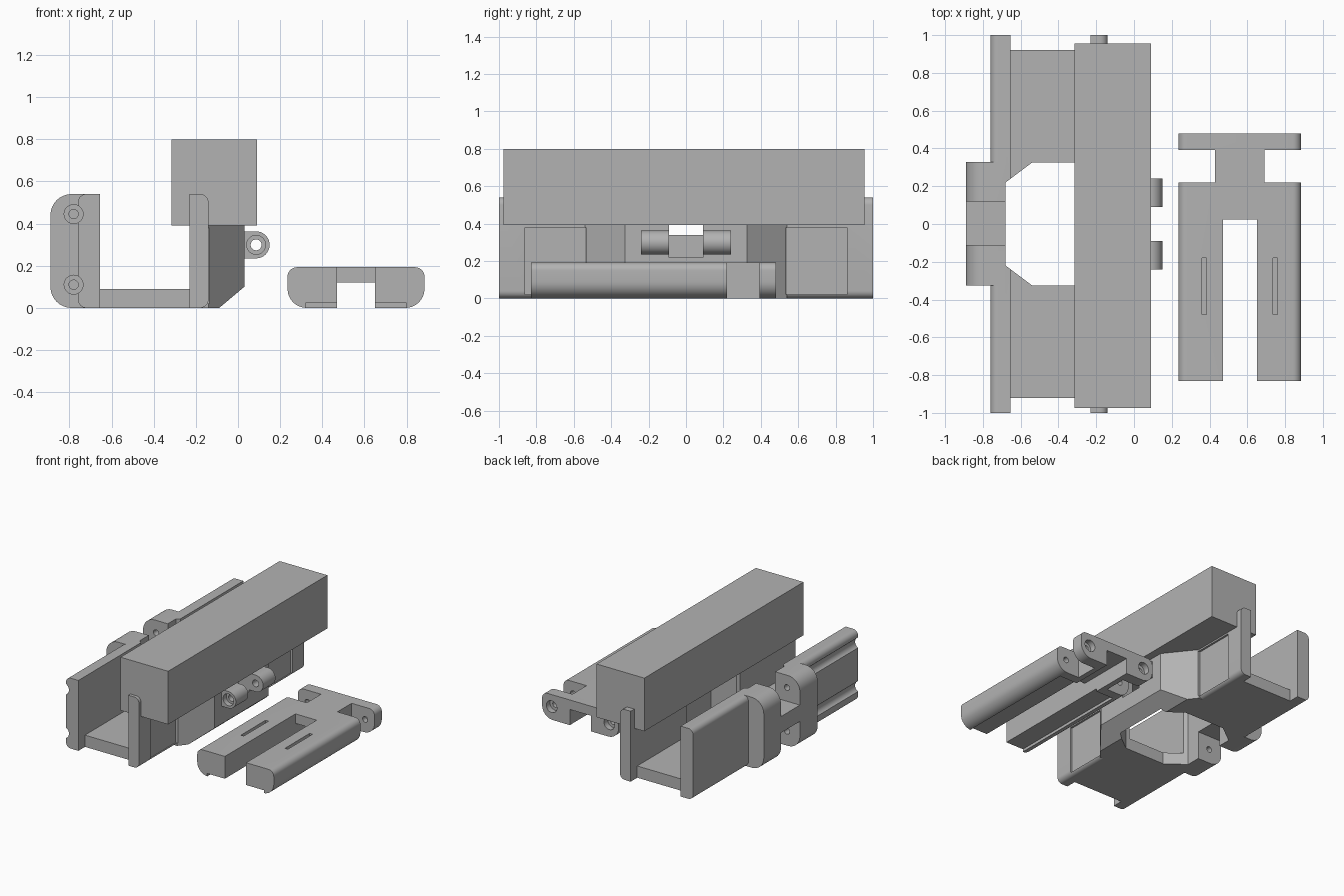
import bpy, bmesh, math
from mathutils import Vector

if "Cube" in bpy.data.objects:
    bpy.data.objects.remove(bpy.data.objects["Cube"])

grey = bpy.data.materials.new("plain grey")
grey.diffuse_color = (0.45, 0.45, 0.45, 1)
grey.use_nodes = True
grey.node_tree.nodes["Principled BSDF"].inputs["Base Color"].default_value = grey.diffuse_color


def prism(name, pts, axis, a, b):
    """Extrude a 2D profile: axis 'y' takes (x, z) points, axis 'z' takes (x, y)."""
    put = (lambda p, t: (p[0], t, p[1])) if axis == 'y' else (lambda p, t: (p[0], p[1], t))
    bm = bmesh.new()
    face = bm.faces.new([bm.verts.new(put(p, a)) for p in pts])
    ext = bmesh.ops.extrude_face_region(bm, geom=[face])
    move = Vector(put((0, 0), b - a))
    bmesh.ops.translate(bm, vec=move, verts=[v for v in ext["geom"] if isinstance(v, bmesh.types.BMVert)])
    bmesh.ops.recalc_face_normals(bm, faces=bm.faces)
    me = bpy.data.meshes.new(name)
    bm.to_mesh(me)
    bm.free()
    me.materials.append(grey)
    ob = bpy.data.objects.new(name, me)
    bpy.context.collection.objects.link(ob)
    return ob


def rounded(x0, z0, x1, z1, bl=0, br=0, tr=0, tl=0, n=8):
    """Rectangle profile with a separate radius on each corner."""
    pts = []
    for cx, cz, r, sx, sz, start in ((x0, z0, bl, 1, 1, 180), (x1, z0, br, -1, 1, 270),
                                     (x1, z1, tr, -1, -1, 0), (x0, z1, tl, 1, -1, 90)):
        if r == 0:
            pts.append((cx, cz))
            continue
        for i in range(n + 1):
            t = math.radians(start + 90 * i / n)
            pts.append((cx + sx * r + r * math.cos(t), cz + sz * r + r * math.sin(t)))
    return pts


def circle(cx, cz, r, n=28):
    return [(cx + r * math.cos(2 * math.pi * i / n), cz + r * math.sin(2 * math.pi * i / n)) for i in range(n)]


def box(name, x0, x1, y0, y1, z0, z1):
    return prism(name, rounded(x0, z0, x1, z1), 'y', y0, y1)


def combine(ob, other, op='DIFFERENCE'):
    mod = ob.modifiers.new("cut", 'BOOLEAN')
    mod.operation, mod.object, mod.solver = op, other, 'EXACT'
    bpy.context.view_layer.objects.active = ob
    bpy.ops.object.modifier_apply(modifier=mod.name)
    bpy.data.objects.remove(other)


def smooth(ob):
    bpy.ops.object.select_all(action='DESELECT')
    ob.select_set(True)
    bpy.context.view_layer.objects.active = ob
    bpy.ops.object.shade_smooth_by_angle(angle=math.radians(30))


HINGES = (0.11, 0.445)

# Octagonal opening shared by the tray parts
OCT = [(-0.68, -0.22), (-0.54, -0.325), (-0.20, -0.325), (-0.06, -0.22),
       (-0.06, 0.22), (-0.20, 0.325), (-0.54, 0.325), (-0.68, 0.22)]


def opening():
    return prism("opening", OCT, 'z', -0.2, 0.392)


# Left wall with hinge block and grooves along its front half
left_wall = prism("left_wall", rounded(-0.76, 0, -0.655, 0.54, bl=0.04, tl=0.04), 'y', -1, 1)
for z in HINGES:
    combine(left_wall, prism("groove", circle(-0.78, z, 0.045), 'y', -1.1, -0.3))
combine(left_wall, prism("hinge_block", rounded(-0.89, 0, -0.67, 0.54, bl=0.1, tl=0.1), 'y', -0.325, 0.328), 'UNION')
combine(left_wall, prism("tall_opening", OCT, 'z', -0.2, 0.8))
for z0, z1 in ((-0.1, 0.215), (0.34, 0.7)):
    combine(left_wall, box("hinge_gap", -1, -0.6, -0.11, 0.12, z0, z1))
for z in HINGES:
    combine(left_wall, prism("pin_hole", circle(-0.78, z, 0.022), 'y', -0.4, 0.26))
    combine(left_wall, prism("counterbore", circle(-0.78, z, 0.045), 'y', -0.4, -0.27))
smooth(left_wall)

# Tray floor
floor = box("floor", -0.655, -0.23, -0.92, 0.92, 0, 0.09)
combine(floor, opening())

# Right wall with a bulge around the opening and shallow side panels
right_wall = prism("right_wall", rounded(-0.23, 0, -0.14, 0.54, br=0.04, tr=0.04), 'y', -1, 1)
bulge = prism("bulge", [(-0.2, -0.54), (-0.14, -0.54), (0.03, -0.325), (0.03, 0.325),
                        (-0.14, 0.54), (-0.2, 0.54)], 'z', 0, 0.395)
combine(bulge, prism("under_chamfer", [(-0.09, -0.001), (0.1, -0.001), (0.1, 0.157), (0.03, 0.1)], 'y', -1, 1))
combine(right_wall, bulge, 'UNION')
combine(right_wall, opening())
for s in (-1, 1):
    y0, y1 = sorted((s * 0.535, s * 0.86))
    combine(right_wall, box("panel", -0.155, -0.1, y0, y1, 0.02, 0.38))
combine(right_wall, box("latch_window", -0.1, 0.1, -0.09, 0.09, 0.22, 0.41))
smooth(right_wall)

# Hinge lugs on the right wall
for label, y0, y1 in (("front", -0.24, -0.09), ("rear", 0.09, 0.24)):
    lug = prism(label + "_lug", rounded(0.02, 0.235, 0.15, 0.363, br=0.064, tr=0.064, n=12), 'y', y0, y1)
    combine(lug, prism("pin_hole", circle(0.086, 0.299, 0.026), 'y', -0.4, 0.4))
    if label == "front":
        combine(lug, prism("counterbore", circle(0.086, 0.299, 0.045), 'y', -0.4, -0.2))
    smooth(lug)

# Long top block
box("top_block", -0.315, 0.09, -0.975, 0.955, 0.392, 0.8)

# Separate slide: two legs, a neck and a cross bar
CX = 0.56
slide_profile = rounded(0.235, 0, 0.885, 0.193, bl=0.09, br=0.09, tr=0.045, tl=0.045)
slide = prism("slide", slide_profile, 'y', -0.83, 0.48)
combine(slide, box("leg_gap", 0.47, 0.65, -0.9, 0.025, -0.1, 0.3))
combine(slide, box("tunnel", 0.47, 0.65, -0.9, 0.6, -0.1, 0.12))
for s in (-1, 1):
    def span(a, b):
        return sorted((CX + s * a, CX + s * b))
    combine(slide, box("neck_notch", *span(0.13, 0.4), 0.22, 0.392, -0.1, 0.3))
    combine(slide, box("leg_underside", *span(0.05, 0.24), -0.9, 0.15, -0.1, 0.022))
    combine(slide, box("slit", *span(0.175, 0.2), -0.48, -0.18, 0.14, 0.3))
    x = CX + s * 0.245
    combine(slide, prism("pin_hole", circle(x, 0.1, 0.022), 'y', 0.12, 0.6))
    combine(slide, prism("counterbore", circle(x, 0.1, 0.045), 'y', 0.435, 0.6))
smooth(slide)
